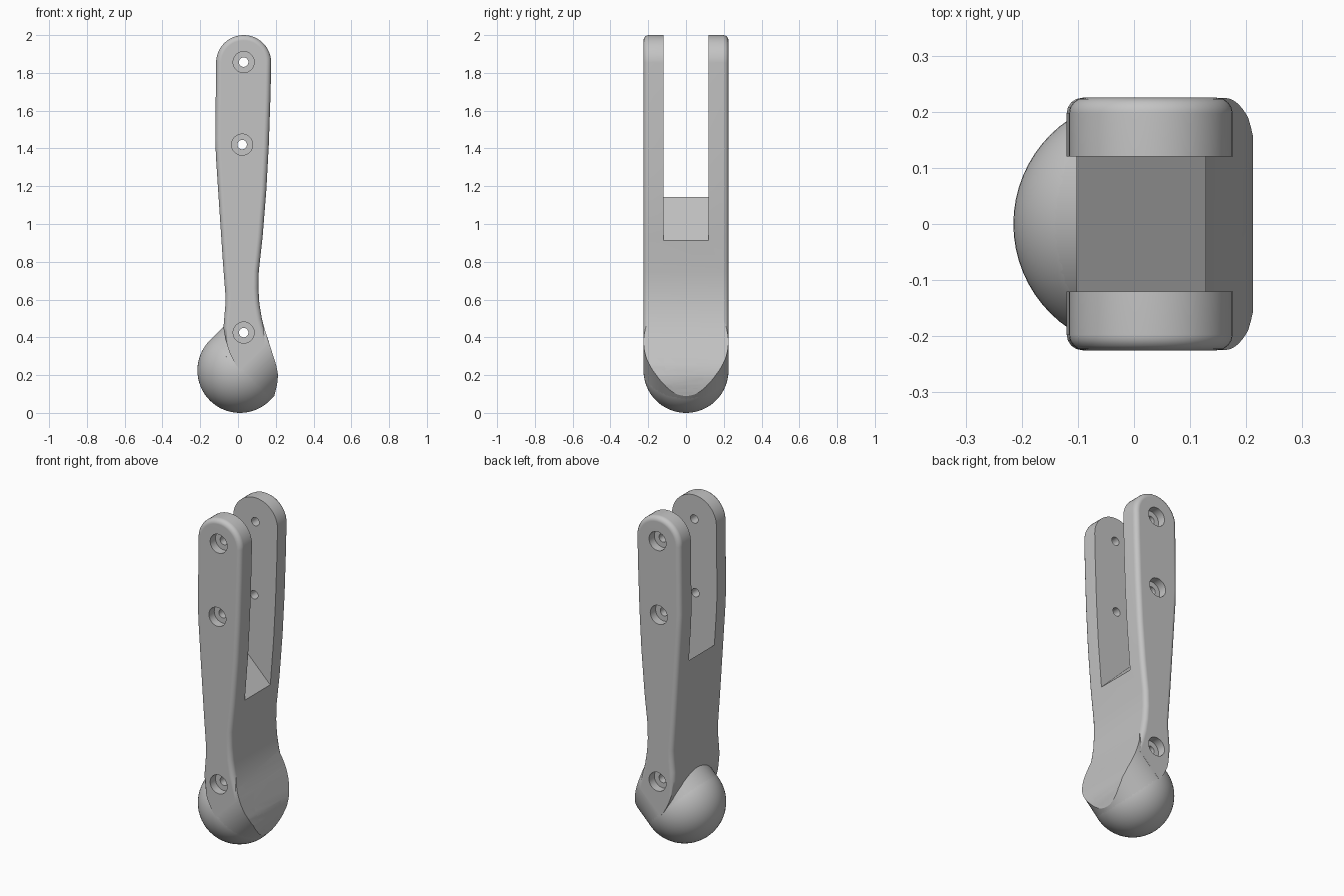
import bpy, bmesh
from math import sin, cos, pi, radians
from mathutils import Vector, Matrix

old = bpy.data.objects.get("Cube")
if old:
    bpy.data.objects.remove(old, do_unlink=True)

grey = bpy.data.materials.new("plain_grey")
grey.use_nodes = True
grey.diffuse_color = (0.55, 0.55, 0.55, 1)
grey.node_tree.nodes["Principled BSDF"].inputs["Base Color"].default_value = (0.55, 0.55, 0.55, 1)

R = 0.225
CENTRE = Vector((0.01, 0, R))


def make(name, bm, helper=False):
    bmesh.ops.recalc_face_normals(bm, faces=bm.faces)
    mesh = bpy.data.meshes.new(name)
    bm.to_mesh(mesh)
    bm.free()
    ob = bpy.data.objects.new(name, mesh)
    bpy.context.collection.objects.link(ob)
    mesh.materials.append(grey)
    ob.hide_render = helper
    return ob


def prism(points, half):
    """Extrude an x-z outline symmetrically along y."""
    bm = bmesh.new()
    face = bm.faces.new([bm.verts.new((x, -half, z)) for x, z in points])
    out = bmesh.ops.extrude_face_region(bm, geom=[face])
    bmesh.ops.translate(bm, vec=(0, 2 * half, 0),
                        verts=[v for v in out["geom"] if isinstance(v, bmesh.types.BMVert)])
    return bm


def rod(name, x, z, radius, y, depth):
    bm = bmesh.new()
    bmesh.ops.create_cone(bm, cap_ends=True, segments=32, radius1=radius, radius2=radius,
                          depth=depth, matrix=Matrix.Translation((x, y, z)) @ Matrix.Rotation(pi / 2, 4, 'X'))
    return make(name, bm, True)


def cut(ob, cutter, mode='DIFFERENCE'):
    mod = ob.modifiers.new("cut", 'BOOLEAN')
    mod.operation, mod.solver, mod.object = mode, 'EXACT', cutter
    bpy.context.view_layer.objects.active = ob
    bpy.ops.object.modifier_apply(modifier=mod.name)


# Forked handle: rounded top, waisted sides, flared heel
right_side = [(0.212, 0.2), (0.203, 0.25), (0.187, 0.3), (0.165, 0.37), (0.145, 0.43),
              (0.126, 0.5), (0.113, 0.58), (0.108, 0.66), (0.11, 0.75), (0.13, 0.93),
              (0.15, 1.18), (0.163, 1.42), (0.172, 1.68)]
left_side = [(-0.12, 1.45), (-0.117, 1.36), (-0.1, 1.1), (-0.08, 0.8), (-0.067, 0.63),
             (-0.067, 0.57), (-0.073, 0.5), (-0.077, 0.45), (-0.067, 0.39), (-0.045, 0.32),
             (-0.015, 0.26)]
arc = [(0.03 + 0.146 * cos(a * pi / 24), 1.854 + 0.146 * sin(a * pi / 24)) for a in range(25)]
outline = [(CENTRE.x, CENTRE.z)] + right_side[3:] + arc + left_side
bm = prism(outline, R)
rims = [e for e in bm.edges
        if abs(e.verts[0].co.y - e.verts[1].co.y) < 0.001
        and min(v.co.z for v in e.verts) > 0.36]
bmesh.ops.bevel(bm, geom=rims, offset=0.028, segments=4, profile=0.5, affect='EDGES')
handle = make("forked_handle", bm)

# Ball foot
bm = bmesh.new()
bmesh.ops.create_uvsphere(bm, u_segments=64, v_segments=32, radius=R,
                          matrix=Matrix.Translation(CENTRE))
ball = make("ball_foot", bm)

# Slanted round heel blending the ball into the handle
axis = Vector((1, 0, 1)).normalized()
length = 0.6
bm = bmesh.new()
bmesh.ops.create_cone(bm, cap_ends=True, segments=64, radius1=R - 0.0005, radius2=R - 0.0005,
                      depth=length, matrix=Matrix.Translation(CENTRE + axis * length / 2)
                      @ Matrix.Rotation(radians(45), 4, 'Y'))
heel = make("slanted_heel", bm)

# Trim ball and heel to the handle's rear outline
trim_points = [(-0.4, -0.1), (0.175, -0.1), (0.192, 0.09), (0.207, 0.15)] + right_side[:6] + [(-0.4, 0.5)]
trim = make("heel_trim", prism(trim_points, 0.4), True)
for ob in (ball, heel):
    cut(ob, trim, 'INTERSECT')

# Open slot between the arms, with a slanted floor
slot = make("slot_cutter", prism([(-0.3, 1.34), (0.3, 0.74), (0.3, 2.3), (-0.3, 2.3)], 0.12), True)
cut(handle, slot)
helpers = [trim, slot]

# Counterbored bolt holes
for i, (x, z) in enumerate([(0.03, 1.857), (0.022, 1.42), (0.03, 0.425)]):
    tools = [rod(f"bolt_hole_{i}", x, z, 0.025, 0, 0.8)]
    tools += [rod(f"counterbore_{i}_{s}", x, z, 0.056, s * (R + 0.05), 0.2) for s in (-1, 1)]
    for ob in ((handle,) if z > 1 else (handle, heel, ball)):
        for tool in tools:
            cut(ob, tool)
    helpers += tools

for tool in helpers:
    bpy.data.objects.remove(tool, do_unlink=True)

# Smooth shading with crisp edges
for ob in (handle, ball, heel):
    bpy.ops.object.select_all(action='DESELECT')
    ob.select_set(True)
    bpy.context.view_layer.objects.active = ob
    bpy.ops.object.shade_smooth_by_angle(angle=radians(30))
    mod = ob.modifiers.new("even_normals", 'WEIGHTED_NORMAL')
    mod.keep_sharp = True
